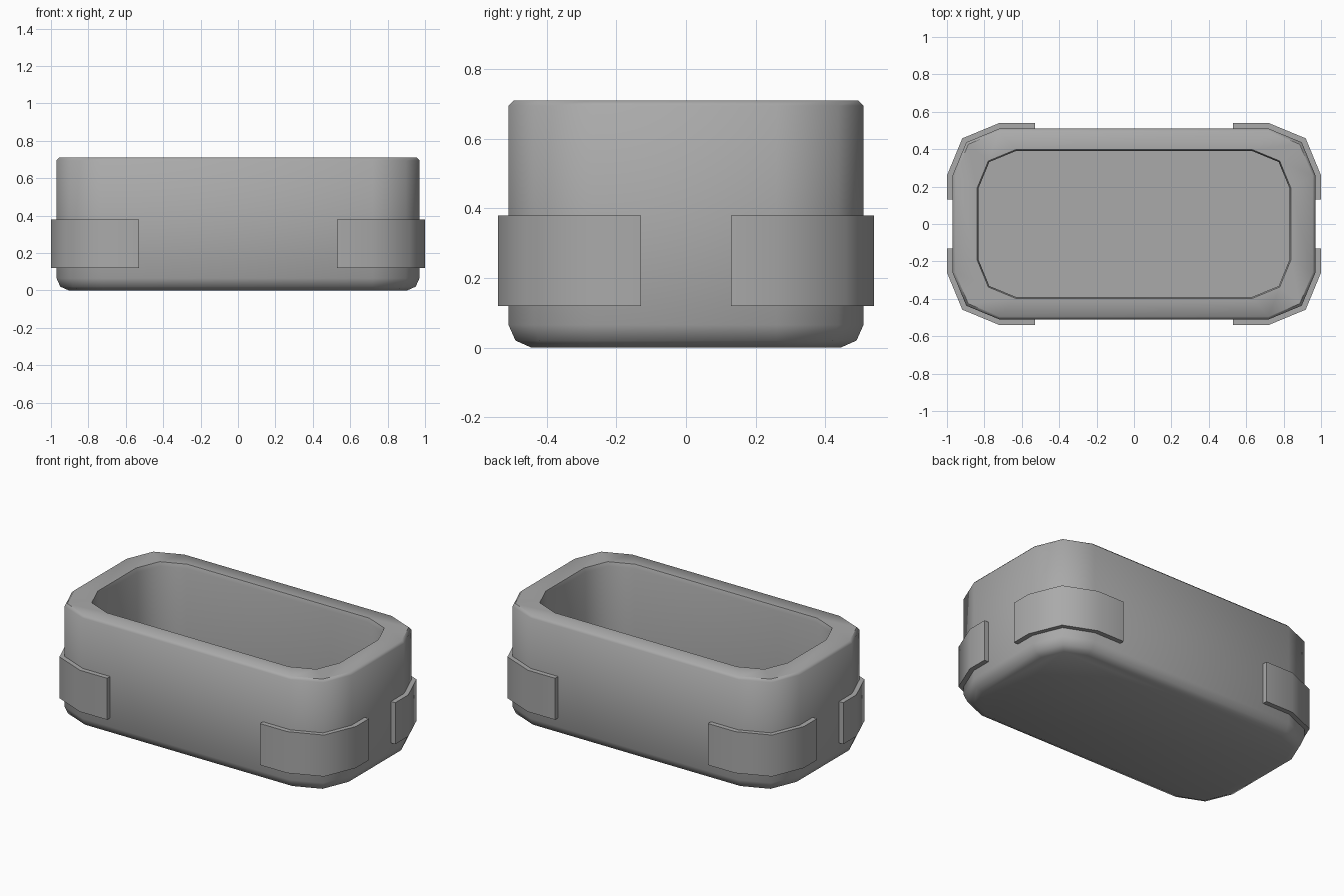
import bpy, bmesh, math

cube = bpy.data.objects.get("Cube")
if cube:
    bpy.data.objects.remove(cube, do_unlink=True)

grey = bpy.data.materials.new("plain grey")
grey.use_nodes = True
grey.diffuse_color = (0.4, 0.4, 0.4, 1)
grey.node_tree.nodes["Principled BSDF"].inputs["Base Color"].default_value = (0.4, 0.4, 0.4, 1)

HALF_X, HALF_Y, RADIUS = 0.97, 0.51, 0.25


def corner(sx, sy, hx, hy, r):
    """Two-segment rounded corner, from the end wall to the long wall."""
    pts = []
    for k in range(3):
        a = k * math.pi / 4
        pts.append((sx * (hx - r + r * math.cos(a)), sy * (hy - r + r * math.sin(a))))
    return pts


def outline(hx, hy, r):
    pts = []
    for sx, sy in ((1, 1), (-1, 1), (-1, -1), (1, -1)):
        c = corner(sx, sy, hx, hy, r)
        pts += c if sx * sy > 0 else c[::-1]
    return pts


def finish(name, bm, angle):
    bmesh.ops.recalc_face_normals(bm, faces=bm.faces[:])
    mesh = bpy.data.meshes.new(name)
    bm.to_mesh(mesh)
    bm.free()
    mesh.materials.append(grey)
    obj = bpy.data.objects.new(name, mesh)
    bpy.context.collection.objects.link(obj)
    bpy.ops.object.select_all(action='DESELECT')
    obj.select_set(True)
    bpy.context.view_layer.objects.active = obj
    bpy.ops.object.shade_smooth_by_angle(angle=math.radians(angle))


def bridge(bm, a, b):
    n = len(a)
    for i in range(n):
        j = (i + 1) % n
        bm.faces.new((a[i], a[j], b[j], b[i]))


# Tub: outer wall, rim, cavity wall and floor as stacked outlines
bm = bmesh.new()
outer = [(0.065, 0.0), (0.02, 0.02), (0.0, 0.065), (0.0, 0.695), (0.015, 0.71)]
loops = [outline(HALF_X - d, HALF_Y - d, RADIUS - d) for d, z in outer]
heights = [z for d, z in outer]
for grow, z in ((0.008, 0.71), (0.0, 0.685), (0.0, 0.12)):
    loops.append(outline(0.832 + grow, 0.39 + grow, 0.2 + grow))
    heights.append(z)
rings = [[bm.verts.new((x, y, z)) for x, y in loop] for loop, z in zip(loops, heights)]
for a, b in zip(rings, rings[1:]):
    bridge(bm, a, b)
bm.faces.new(rings[0])
bm.faces.new(rings[-1])
finish("tub", bm, 46)


# Corner guards: plates wrapped around each corner
def guard_path(sx, sy, d):
    hx, hy = HALF_X + d, HALF_Y + d
    return [(sx * hx, sy * 0.13)] + corner(sx, sy, hx, hy, RADIUS + d) + [(sx * 0.53, sy * hy)]


for side, sx in (("left", 1), ("right", -1)):
    for end, sy in (("front", -1), ("back", 1)):
        bm = bmesh.new()
        section = [(0.03, 0.12), (0.03, 0.38), (-0.01, 0.38), (-0.01, 0.12)]
        strips = [[bm.verts.new((x, y, z)) for x, y in guard_path(sx, sy, d)] for d, z in section]
        stations = list(zip(*strips))
        for a, b in zip(stations, stations[1:]):
            bridge(bm, a, b)
        bm.faces.new(stations[0])
        bm.faces.new(stations[-1])
        finish(f"{end}_{side}_corner_guard", bm, 46)
